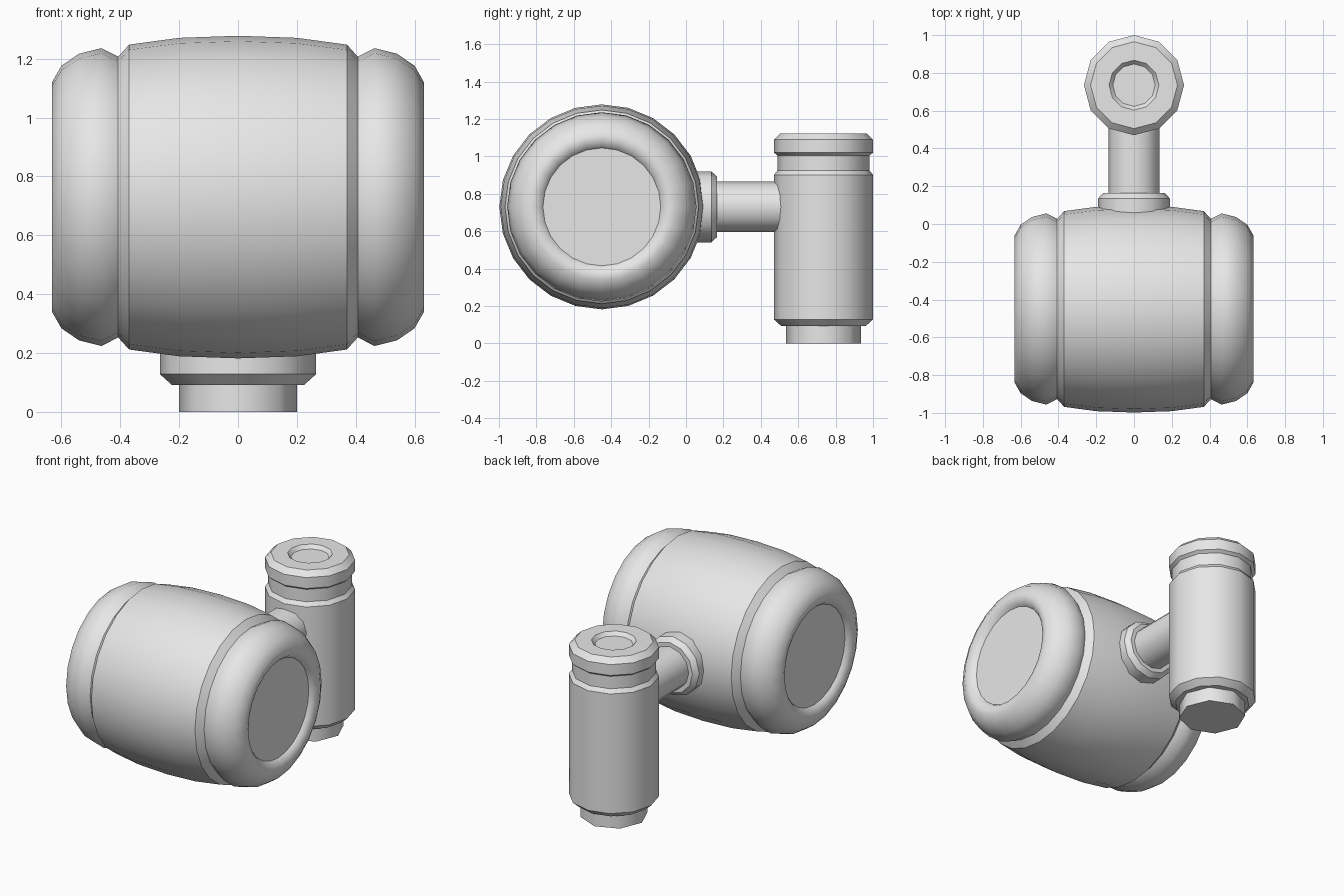
import bpy, bmesh
from math import radians, cos, sin, tau
from mathutils import Matrix, Vector

cube = bpy.data.objects.get("Cube")
if cube:
    bpy.data.objects.remove(cube, do_unlink=True)

grey = bpy.data.materials.new("plain_grey")
grey.use_nodes = True
grey.diffuse_color = (0.8, 0.8, 0.8, 1)
grey.node_tree.nodes["Principled BSDF"].inputs["Base Color"].default_value = (0.8, 0.8, 0.8, 1)


def lathe(name, profile, sides, location, turn=None, smooth=35):
    """Closed solid of revolution from (height, radius) pairs."""
    bm = bmesh.new()
    rings = []
    for h, r in profile:
        rings.append([bm.verts.new((r * cos(tau * i / sides), r * sin(tau * i / sides), h))
                      for i in range(sides)])
    for low, high in zip(rings, rings[1:]):
        for i in range(sides):
            j = (i + 1) % sides
            bm.faces.new((low[i], low[j], high[j], high[i]))
    bm.faces.new(rings[0][::-1])
    bm.faces.new(rings[-1])
    if turn:
        bm.transform(turn)
    bmesh.ops.recalc_face_normals(bm, faces=bm.faces)
    mesh = bpy.data.meshes.new(name)
    bm.to_mesh(mesh)
    bm.free()
    mesh.materials.append(grey)
    obj = bpy.data.objects.new(name, mesh)
    obj.location = location
    bpy.context.collection.objects.link(obj)
    bpy.ops.object.select_all(action='DESELECT')
    obj.select_set(True)
    bpy.context.view_layer.objects.active = obj
    bpy.ops.object.shade_smooth_by_angle(angle=radians(smooth))
    return obj


along_x = Matrix.Rotation(radians(90), 4, 'Y')
along_minus_x = Matrix.Rotation(radians(-90), 4, 'Y')
along_y = Matrix.Rotation(radians(-90), 4, 'X')

drum_centre = Vector((0, -0.45, 0.73))
post_base = Vector((0, 0.735, 0))

# Bulging drum with chamfered ends
half = [(0.2, 0.541), (0.37, 0.518), (0.407, 0.477)]
drum = [(-x, r) for x, r in reversed(half)] + [(0, 0.548)] + half
lathe("drum", drum, 24, drum_centre, along_x, 30)

# Rounded end pads with a shallow flat recess
pad = [(0.39, 0.47), (0.407, 0.477), (0.464, 0.506), (0.54, 0.487), (0.6, 0.446),
       (0.632, 0.39), (0.632, 0.36), (0.62, 0.33), (0.6, 0.315)]
for side, turn in (("left", along_x), ("right", along_minus_x)):
    lathe(side + "_end_pad", pad, 24, drum_centre, turn, 48)

# Upright canister with a groove and a dished top
canister = [(0.092, 0.225), (0.128, 0.265), (0.9, 0.265), (0.925, 0.246), (1.005, 0.246),
            (1.02, 0.265), (1.09, 0.265), (1.123, 0.23), (1.123, 0.132), (1.1, 0.112)]
lathe("canister", canister, 12, post_base)

# Foot under the canister
lathe("canister_foot", [(0, 0.2), (0.11, 0.2)], 8, post_base, None, 50)

# Rod joining drum and canister
lathe("connecting_rod", [(0, 0.135), (0.6, 0.135)], 12, (0, 0, 0.73), along_y)

# Collar where the rod meets the drum
lathe("rod_collar", [(0, 0.19), (0.135, 0.19), (0.165, 0.162)], 12, (0, 0, 0.73), along_y)
